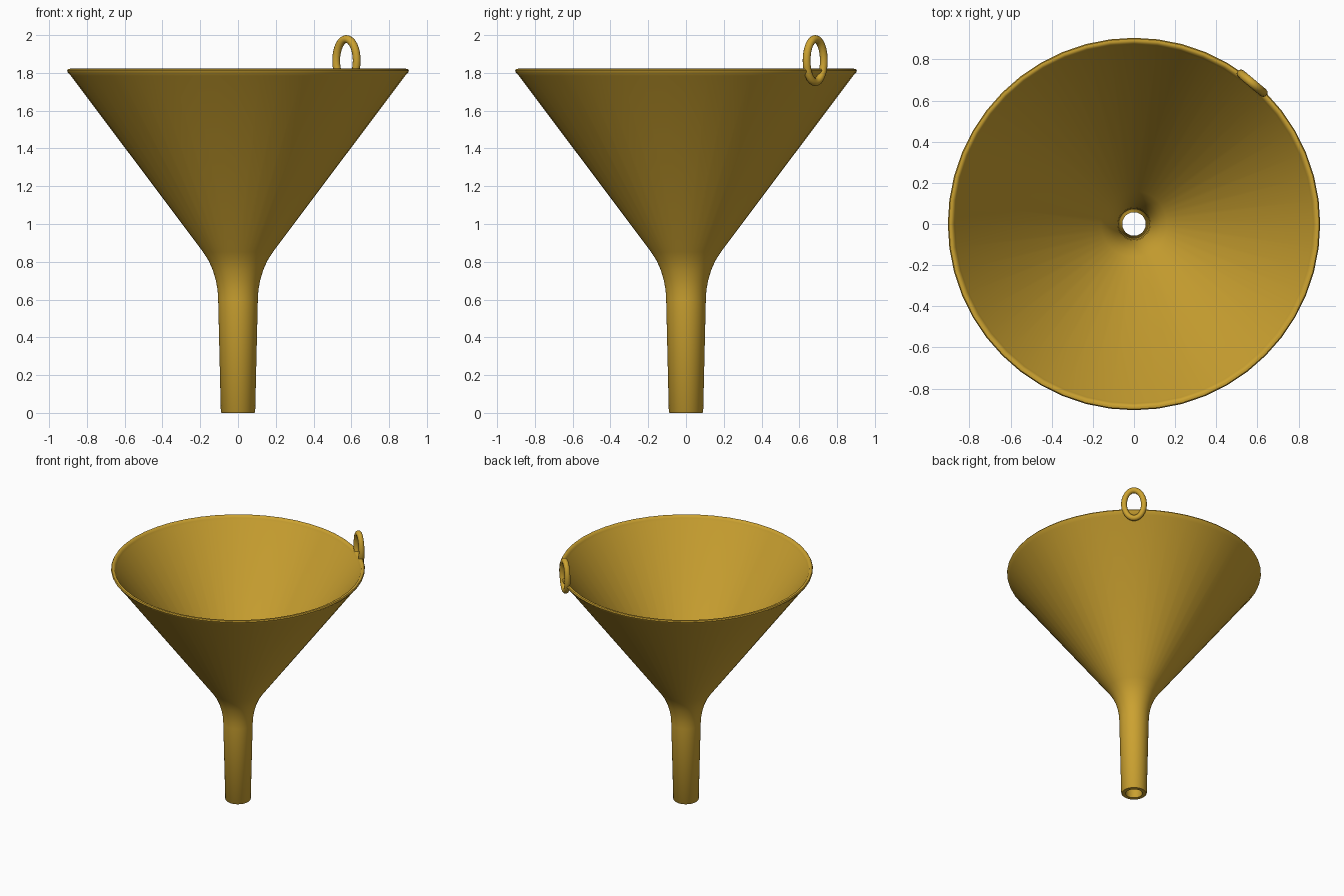
import bpy, bmesh, math
from mathutils import Vector, Matrix

if "Cube" in bpy.data.objects:
    bpy.data.objects.remove(bpy.data.objects["Cube"])

brass = bpy.data.materials.new("brass")
brass.diffuse_color = (0.60, 0.36, 0.03, 1)
brass.use_nodes = True
brass.node_tree.nodes["Principled BSDF"].inputs["Base Color"].default_value = brass.diffuse_color


def make_object(name, bm, angle):
    bmesh.ops.recalc_face_normals(bm, faces=bm.faces)
    mesh = bpy.data.meshes.new(name)
    bm.to_mesh(mesh)
    bm.free()
    mesh.materials.append(brass)
    ob = bpy.data.objects.new(name, mesh)
    bpy.context.collection.objects.link(ob)
    bpy.ops.object.select_all(action='DESELECT')
    ob.select_set(True)
    bpy.context.view_layer.objects.active = ob
    bpy.ops.object.shade_smooth_by_angle(angle=math.radians(angle))
    return ob


def grid_skin(bm, loops):
    """Skin a closed series of closed loops."""
    rows = [[bm.verts.new(p) for p in loop] for loop in loops]
    n = len(rows[0])
    for i, row in enumerate(rows):
        nxt = rows[(i + 1) % len(rows)]
        for j in range(n):
            k = (j + 1) % n
            bm.faces.new((row[j], row[k], nxt[k], nxt[j]))


# Funnel: closed wall profile (radius, height), outside upward then inside down
profile = [
    (0.086, 0.0), (0.091, 0.006), (0.105, 0.60), (0.108, 0.65),
    (0.117, 0.70), (0.133, 0.755), (0.155, 0.805), (0.185, 0.852),
    (0.885, 1.785), (0.902, 1.803), (0.905, 1.812), (0.900, 1.820),
    (0.890, 1.822), (0.880, 1.818), (0.873, 1.806), (0.866, 1.792),
    (0.160, 0.868), (0.130, 0.822), (0.107, 0.770), (0.090, 0.712),
    (0.080, 0.655), (0.075, 0.60), (0.057, 0.006), (0.060, 0.0),
]
SIDES = 48
bm = bmesh.new()
grid_skin(bm, [[(r * math.cos(t), r * math.sin(t), z) for r, z in profile]
               for t in (2 * math.pi * i / SIDES for i in range(SIDES))])
make_object("funnel", bm, 40)

# Hanging ring: oval loop of round wire threaded through the rim
HALF_W, HALF_H, WIRE = 0.071, 0.114, 0.021
bm = bmesh.new()
loops = []
for i in range(32):
    a = 2 * math.pi * i / 32
    centre = Vector((0, HALF_W * math.cos(a), HALF_H * math.sin(a)))
    out = Vector((0, HALF_H * math.cos(a), HALF_W * math.sin(a))).normalized()
    loops.append([centre + WIRE * (out * math.cos(b) + Vector((math.sin(b), 0, 0)))
                  for b in (2 * math.pi * j / 12 for j in range(12))])
grid_skin(bm, loops)
turn = math.radians(50)
bm.transform(Matrix.Translation((0.893 * math.cos(turn), 0.893 * math.sin(turn), 1.865))
             @ Matrix.Rotation(turn, 4, 'Z'))
make_object("hanging_ring", bm, 60)
